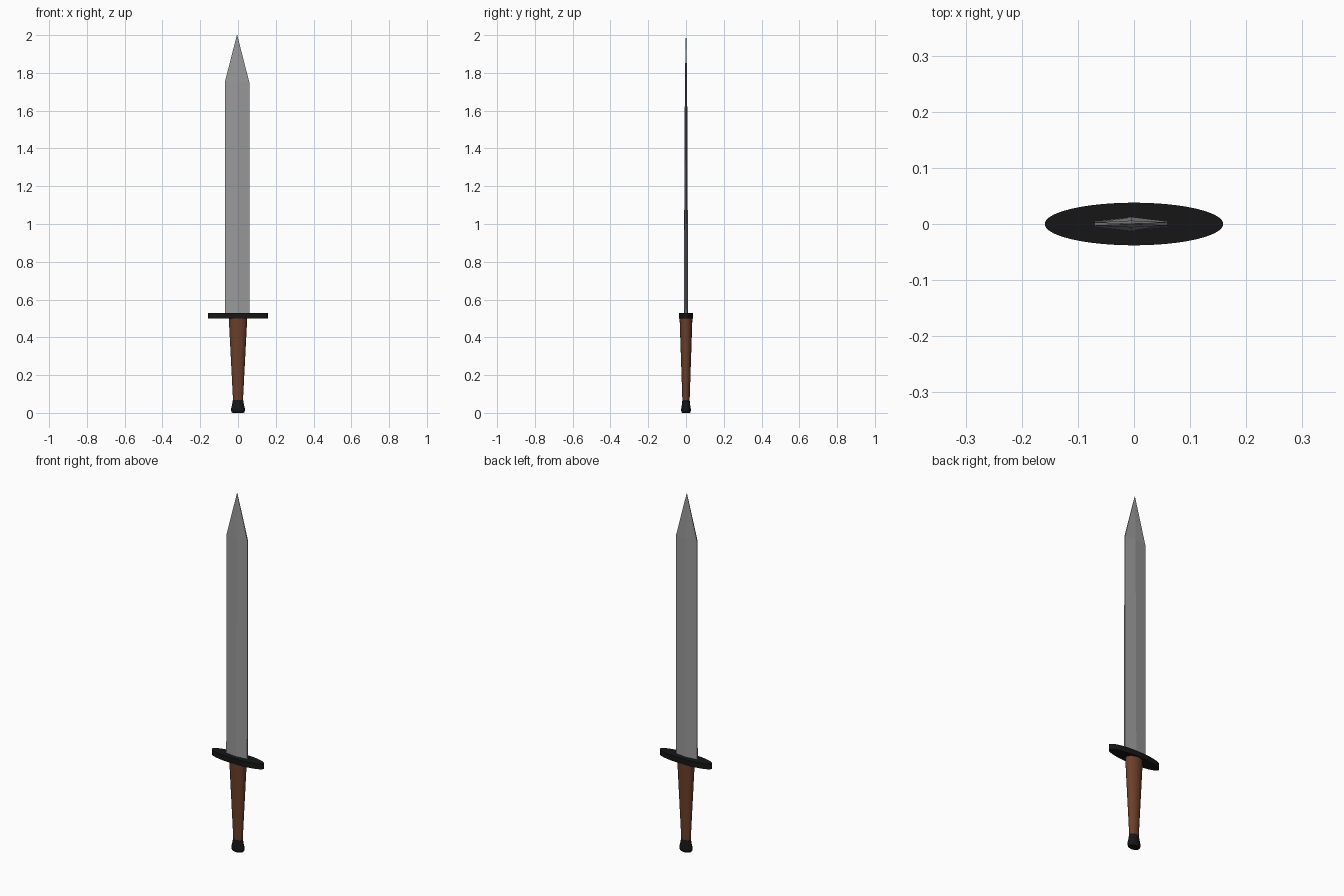
import bpy, bmesh, math

if "Cube" in bpy.data.objects:
    bpy.data.objects.remove(bpy.data.objects["Cube"])


def material(name, rgb):
    m = bpy.data.materials.new(name)
    m.diffuse_color = (*rgb, 1)
    m.use_nodes = True
    m.node_tree.nodes["Principled BSDF"].inputs["Base Color"].default_value = m.diffuse_color
    return m


def loft(name, rings, mat, smooth):
    """Skin a stack of equal-length point rings and cap both ends."""
    bm = bmesh.new()
    loops = [[bm.verts.new(p) for p in ring] for ring in rings]
    n = len(loops[0])
    for a, b in zip(loops, loops[1:]):
        for i in range(n):
            j = (i + 1) % n
            bm.faces.new((a[i], a[j], b[j], b[i]))
    bm.faces.new(loops[0][::-1])
    bm.faces.new(loops[-1])
    bmesh.ops.recalc_face_normals(bm, faces=bm.faces)
    mesh = bpy.data.meshes.new(name)
    bm.to_mesh(mesh)
    bm.free()
    mesh.materials.append(mat)
    ob = bpy.data.objects.new(name, mesh)
    bpy.context.collection.objects.link(ob)
    if smooth:
        bpy.ops.object.select_all(action='DESELECT')
        ob.select_set(True)
        bpy.context.view_layer.objects.active = ob
        bpy.ops.object.shade_smooth_by_angle(angle=math.radians(30))
    return ob


def ellipse(rx, ry, z, n=32):
    return [(rx * math.cos(2 * math.pi * i / n),
             ry * math.sin(2 * math.pi * i / n), z) for i in range(n)]


def blade_section(z, w, ridge, edge, cx=-0.005):
    # flattened hexagon with a central ridge and narrow flat edges
    return [(cx + w, -edge, z), (cx + w, edge, z), (cx, ridge, z),
            (cx - w, edge, z), (cx - w, -edge, z), (cx, -ridge, z)]


steel = material("steel", (0.32, 0.32, 0.32))
black = material("black_metal", (0.008, 0.008, 0.008))
brown = material("brown_leather", (0.15, 0.05, 0.022))

# Blade: straight, thinning upward, then a point
loft("blade", [blade_section(0.51, 0.065, 0.012, 0.004),
               blade_section(1.75, 0.065, 0.006, 0.003),
               blade_section(2.0, 0.001, 0.001, 0.0006)], steel, False)

# Guard: flat oval plate
loft("guard", [ellipse(0.159, 0.038, 0.5, 64),
               ellipse(0.159, 0.038, 0.53, 64)], black, True)

# Grip: oval, tapering towards the pommel
loft("grip", [ellipse(0.026, 0.019, 0.06),
              ellipse(0.049, 0.034, 0.505)], brown, True)

# Pommel: flared oval cap
profile = [(0.029, 0.0), (0.034, 0.004), (0.037, 0.013), (0.036, 0.024),
           (0.031, 0.045), (0.0275, 0.068)]
loft("pommel", [ellipse(r, r * 0.7, z) for r, z in profile], black, True)
